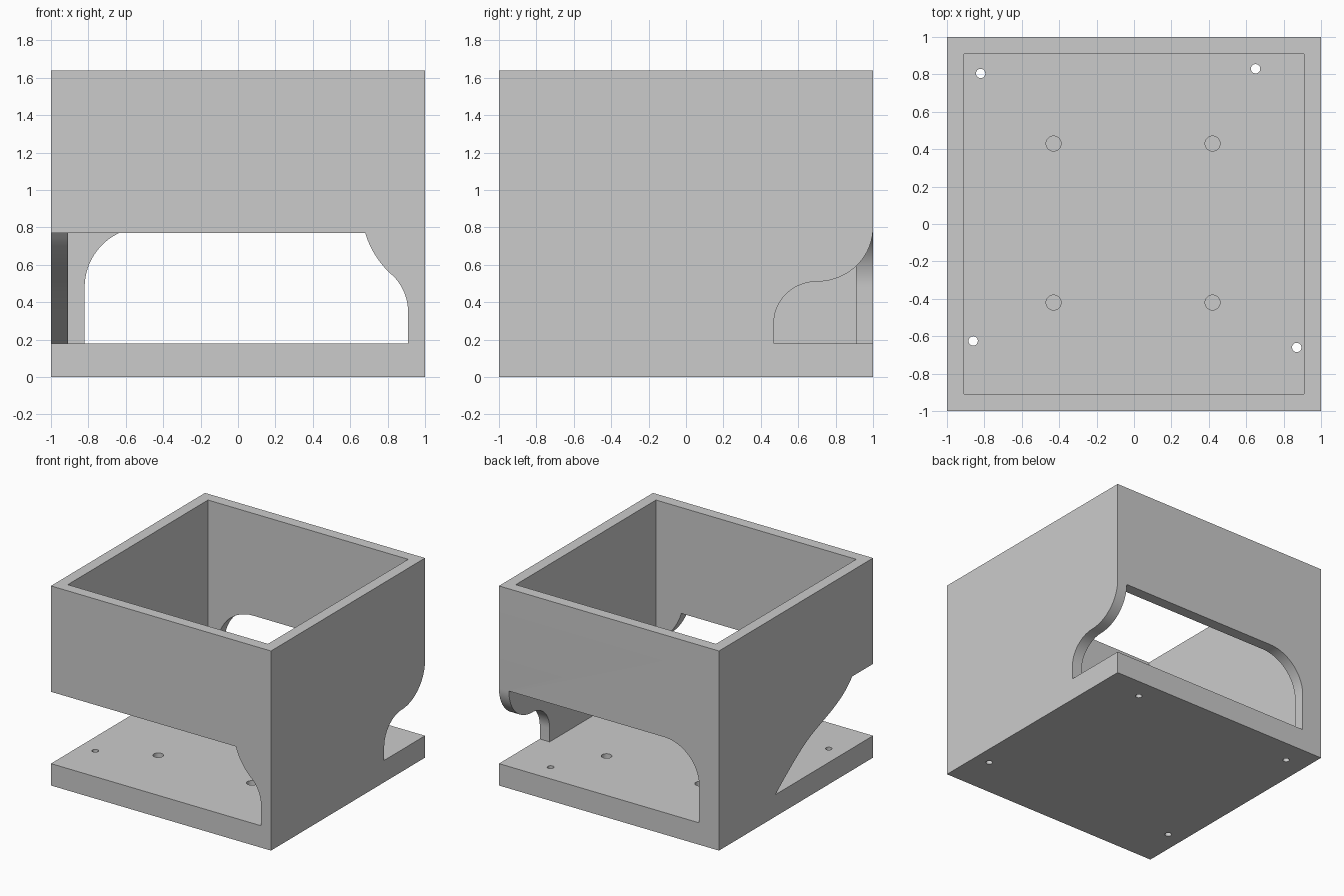
import bpy, bmesh
from math import sin, cos, radians
from mathutils import Vector

if "Cube" in bpy.data.objects:
    bpy.data.objects.remove(bpy.data.objects["Cube"], do_unlink=True)

FLOOR, INNER, TOP = 0.18, 0.91, 1.64
FRONT_TOP, BACK_TOP = 0.77, 0.80

grey = bpy.data.materials.new("mid grey")
grey.use_nodes = True
grey.diffuse_color = (0.6, 0.6, 0.6, 1)
grey.node_tree.nodes["Principled BSDF"].inputs["Base Color"].default_value = grey.diffuse_color


def link(name, bm):
    bmesh.ops.recalc_face_normals(bm, faces=bm.faces)
    mesh = bpy.data.meshes.new(name)
    bm.to_mesh(mesh)
    bm.free()
    mesh.materials.append(grey)
    ob = bpy.data.objects.new(name, mesh)
    bpy.context.collection.objects.link(ob)
    return ob


def box(name, half, low, high):
    bm = bmesh.new()
    bmesh.ops.create_cube(bm, size=1)
    for v in bm.verts:
        v.co = (v.co.x * 2 * half, v.co.y * 2 * half, high if v.co.z > 0 else low)
    return link(name, bm)


def prism(name, profile, axis, start, end):
    """Extrude a (side, height) profile along x or y."""
    bm = bmesh.new()
    place = (lambda s, z: (start, s, z)) if axis == "x" else (lambda s, z: (s, start, z))
    face = bm.faces.new([bm.verts.new(place(s, z)) for s, z in profile])
    moved = bmesh.ops.extrude_face_region(bm, geom=[face])["geom"]
    step = Vector((end - start, 0, 0) if axis == "x" else (0, end - start, 0))
    bmesh.ops.translate(bm, vec=step, verts=[g for g in moved if isinstance(g, bmesh.types.BMVert)])
    return link(name, bm)


def cylinder(name, x, y, radius, low, high):
    bm = bmesh.new()
    bmesh.ops.create_cone(bm, cap_ends=True, segments=32, radius1=radius, radius2=radius, depth=high - low)
    bmesh.ops.translate(bm, vec=(x, y, (low + high) / 2), verts=bm.verts)
    return link(name, bm)


def arc(cx, cz, rx, rz, a0, a1, n=20):
    angles = [radians(a0 + (a1 - a0) * i / n) for i in range(n + 1)]
    return [(cx + rx * cos(a), cz + rz * sin(a)) for a in angles]


def bezier(a, b, c, d, n=14):
    a, b, c, d = map(Vector, (a, b, c, d))
    ts = [i / n for i in range(n + 1)]
    return [tuple(a * (1 - t)**3 + 3 * b * t * (1 - t)**2 + 3 * c * t * t * (1 - t) + d * t**3) for t in ts]


# Open box body and its inner space
body = box("open_box", 1, 0, TOP)
cutters = [box("inner_space", INNER, FLOOR, TOP + 0.2)]

# Front opening, running out through the right corner, with an S-shaped end
front = [(-1.1, FLOOR), (-1.1, FRONT_TOP)]
front += bezier((0.68, FRONT_TOP), (0.71, 0.67), (0.77, 0.59), (0.83, 0.54))
front += bezier((0.83, 0.54), (0.88, 0.49), (INNER, 0.42), (INNER, 0.34))[1:]
front += [(INNER, FLOOR)]
cutters.append(prism("front_opening", front, "y", -1.1, -0.88))

# Side opening on the right of the model, sloping down to the floor
slope = [(-1.1, FLOOR), (-1.1, FRONT_TOP)]
slope += bezier((-0.73, FRONT_TOP), (-0.60, 0.62), (-0.42, 0.58), (-0.22, 0.50))
slope += bezier((-0.22, 0.50), (-0.05, 0.43), (0.12, 0.29), (0.27, FLOOR))[1:]
cutters.append(prism("right_side_opening", slope, "x", -1.1, -0.88))

# Back opening with one rounded end
back = [(INNER, FLOOR), (-0.82, FLOOR)]
back += arc(-0.50, 0.48, 0.32, 0.32, 180, 90) + [(INNER, BACK_TOP)]
cutters.append(prism("back_opening", back, "y", 0.88, 1.1))

# Side opening on the left of the model, two arcs meeting the back corner
wave = [(0.47, FLOOR)] + arc(0.70, 0.29, 0.23, 0.22, 180, 90)
wave += arc(0.70, BACK_TOP, 0.30, 0.29, 270, 360)[1:]
wave += [(1.1, BACK_TOP), (1.1, FLOOR)]
cutters.append(prism("left_side_opening", wave, "x", 0.88, 1.1))

# Screw holes through the floor and shallow round recesses
for x, y in [(-0.82, 0.805), (0.65, 0.83), (0.87, -0.66), (-0.86, -0.625)]:
    cutters.append(cylinder("screw_hole", x, y, 0.025, -0.1, 0.3))
for x in (-0.43, 0.42):
    for y in (-0.42, 0.43):
        cutters.append(cylinder("recess", x, y, 0.04, 0.08, 0.3))

# Cut everything, then drop the cutters
for cutter in cutters:
    cutter.hide_render = True
    mod = body.modifiers.new("cut", "BOOLEAN")
    mod.operation, mod.solver, mod.object = "DIFFERENCE", "EXACT", cutter
bpy.context.view_layer.update()
result = bpy.data.meshes.new_from_object(body.evaluated_get(bpy.context.evaluated_depsgraph_get()))
body.modifiers.clear()
body.data = result
for cutter in cutters:
    bpy.data.objects.remove(cutter, do_unlink=True)

# Smooth curved ends, sharp edges
bpy.ops.object.select_all(action="DESELECT")
body.select_set(True)
bpy.context.view_layer.objects.active = body
bpy.ops.object.shade_smooth_by_angle(angle=radians(30))
